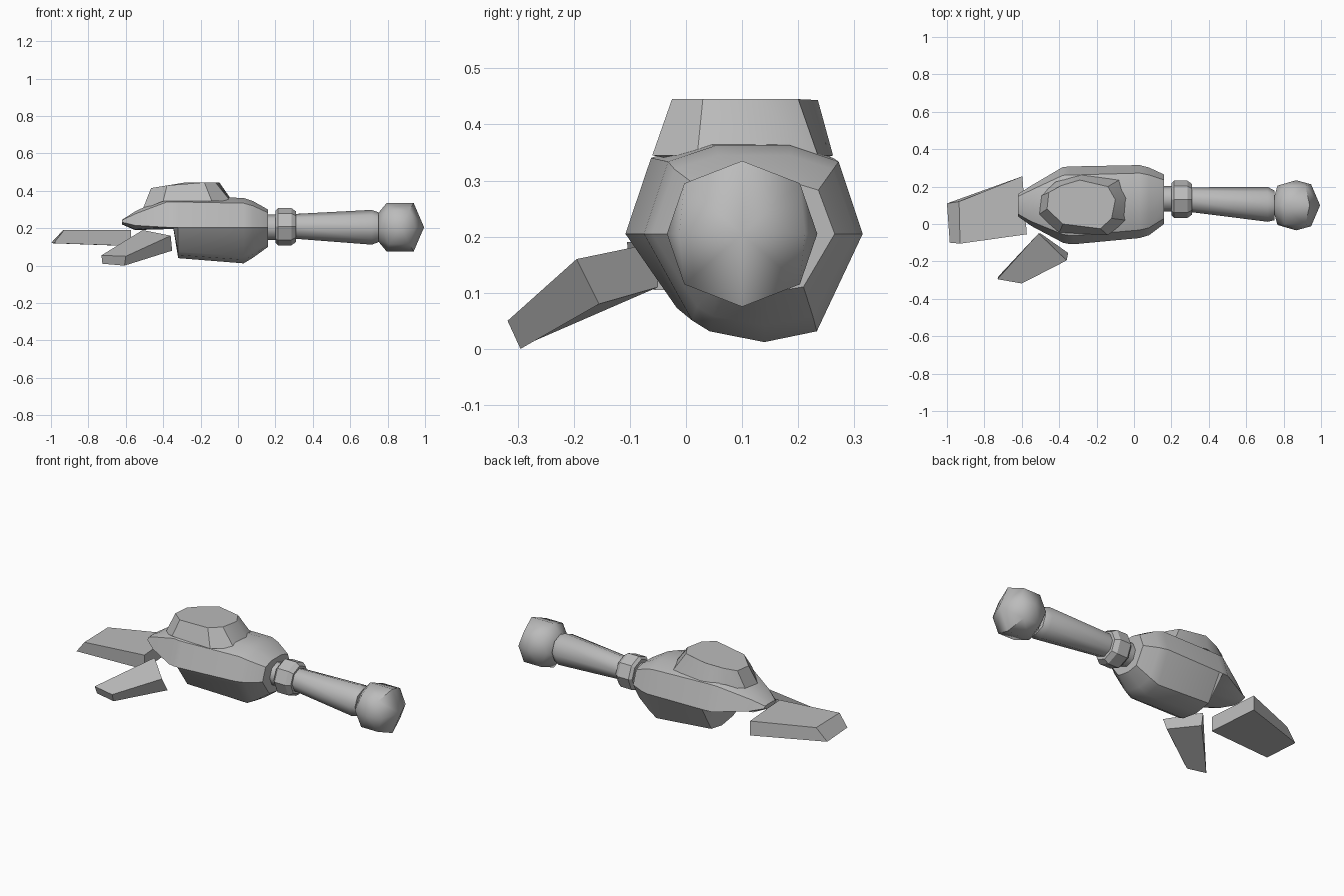
import bpy, bmesh, math

cube = bpy.data.objects.get("Cube")
if cube:
    bpy.data.objects.remove(cube, do_unlink=True)

# One plain grey for everything
grey = bpy.data.materials.new("plain grey")
grey.use_nodes = True
GREY = (0.5, 0.5, 0.5, 1)
grey.diffuse_color = GREY
grey.node_tree.nodes["Principled BSDF"].inputs["Base Color"].default_value = GREY


def finish(name, bm, angle=None):
    """Turn a bmesh into a named object, smooth up to the given angle."""
    bmesh.ops.recalc_face_normals(bm, faces=bm.faces[:])
    mesh = bpy.data.meshes.new(name)
    bm.to_mesh(mesh)
    bm.free()
    mesh.materials.append(grey)
    ob = bpy.data.objects.new(name, mesh)
    bpy.context.collection.objects.link(ob)
    if angle:
        bpy.ops.object.select_all(action='DESELECT')
        ob.select_set(True)
        bpy.context.view_layer.objects.active = ob
        bpy.ops.object.shade_smooth_by_angle(angle=math.radians(angle))
    return ob


def loft(name, rings, angle=None):
    """Skin a row of equal-sized rings and cap both ends."""
    bm = bmesh.new()
    loops = [[bm.verts.new(p) for p in ring] for ring in rings]
    n = len(loops[0])
    for a, b in zip(loops, loops[1:]):
        for i in range(n):
            j = (i + 1) % n
            bm.faces.new((a[i], a[j], b[j], b[i]))
    bm.faces.new(loops[0])
    bm.faces.new(loops[-1])
    return finish(name, bm, angle)


def tube(name, stations, sides=8, angle=50):
    """Stations along x: (x, centre y, centre z, radius)."""
    rings = []
    for x, y, z, r in stations:
        rings.append([(x, y + r * math.cos(2 * math.pi * i / sides),
                       z + r * math.sin(2 * math.pi * i / sides)) for i in range(sides)])
    return loft(name, rings, angle)


# Palm: faceted cross-section scaled along x
SECTION = [(-1, 0), (-0.78, 0.82), (-0.35, 1), (0.35, 1), (0.78, 0.82), (1, 0),
           (0.58, -0.9), (0.1, -1), (-0.4, -0.9), (-0.56, -0.8)]


def palm_ring(x, y0, y1, low, mid, high):
    yc, hw = (y0 + y1) / 2, (y1 - y0) / 2
    return [(x, yc + u * hw, mid + v * ((high - mid) if v > 0 else (mid - low)))
            for u, v in SECTION]


loft("palm", [palm_ring(*s) for s in (
    (-0.62, 0.04, 0.16, 0.22, 0.232, 0.245),
    (-0.55, -0.01, 0.205, 0.19, 0.215, 0.29),
    (-0.38, -0.10, 0.305, 0.195, 0.205, 0.37),
    (-0.345, -0.107, 0.307, 0.195, 0.205, 0.37),
    (-0.32, -0.108, 0.308, 0.04, 0.205, 0.37),
    (0.03, -0.075, 0.315, 0.012, 0.205, 0.362),
    (0.08, -0.06, 0.302, 0.042, 0.205, 0.345),
    (0.16, 0.0, 0.265, 0.10, 0.205, 0.30))], 40)

# Raised plate on the back of the hand
base = [(-0.51, 0.05), (-0.50, 0.15), (-0.42, 0.225), (-0.28, 0.262), (-0.08, 0.235), (-0.03, 0.14),
        (-0.04, 0.02), (-0.14, -0.06), (-0.40, -0.045)]
top = [(-0.465, 0.08), (-0.455, 0.17), (-0.39, 0.205), (-0.29, 0.235), (-0.14, 0.20), (-0.10, 0.13),
       (-0.12, 0.03), (-0.18, -0.025), (-0.38, 0.0)]
loft("back_plate", [
    [(x, y, 0.30 if x < -0.45 else 0.345) for x, y in base],
    [(x, y, 0.445 + min(0, x + 0.28) * 0.165) for x, y in top]], 30)

# Wrist, collar and tapering forearm
tube("wrist", [(0.14, 0.135, 0.205, 0.068), (0.215, 0.135, 0.205, 0.068)])
tube("wrist_collar", [(0.20, 0.132, 0.208, 0.085), (0.215, 0.132, 0.208, 0.10),
                      (0.285, 0.132, 0.208, 0.10), (0.31, 0.132, 0.208, 0.082)], angle=30)
tube("forearm", [(0.30, 0.13, 0.21, 0.066), (0.715, 0.105, 0.205, 0.093),
                 (0.75, 0.10, 0.205, 0.08)])

# Ball joint at the elbow: hull of a few symmetric points
bm = bmesh.new()
points = [(0.128, 0, 0), (-0.13, 0, 0.06), (-0.13, 0, -0.06)]
for s in (-1, 1):
    points += [(0, 0.134 * s, 0), (0.08, 0.112 * s, 0), (-0.1, 0.105 * s, 0)]
    for t in (-1, 1):
        points += [(0.072 * s, 0, 0.13 * t), (0.05, 0.103 * s, 0.09 * t), (-0.06, 0.103 * s, 0.09 * t)]
for x, y, z in points:
    bm.verts.new((0.867 + x, 0.10 + y, 0.205 + z))
hull = bmesh.ops.convex_hull(bm, input=bm.verts[:])
spare = [g for g in set(hull["geom_interior"] + hull["geom_unused"]) if isinstance(g, bmesh.types.BMVert)]
bmesh.ops.delete(bm, geom=spare, context='VERTS')
finish("elbow_ball", bm, 60)

# Finger slab and thumb: tapered blocks
loft("fingers", [
    [(-0.935, 0.12, 0.19), (-0.597, 0.255, 0.19), (-0.573, -0.055, 0.19), (-0.93, -0.105, 0.19)],
    [(-1.0, 0.11, 0.12), (-0.597, 0.255, 0.105), (-0.573, -0.055, 0.105), (-0.985, -0.10, 0.12)]])
loft("thumb", [
    [(-0.73, -0.295, 0.055), (-0.60, -0.318, 0.05), (-0.36, -0.195, 0.16), (-0.51, -0.05, 0.19)],
    [(-0.725, -0.28, 0.01), (-0.607, -0.295, 0.0), (-0.352, -0.155, 0.08), (-0.50, -0.05, 0.11)]])
